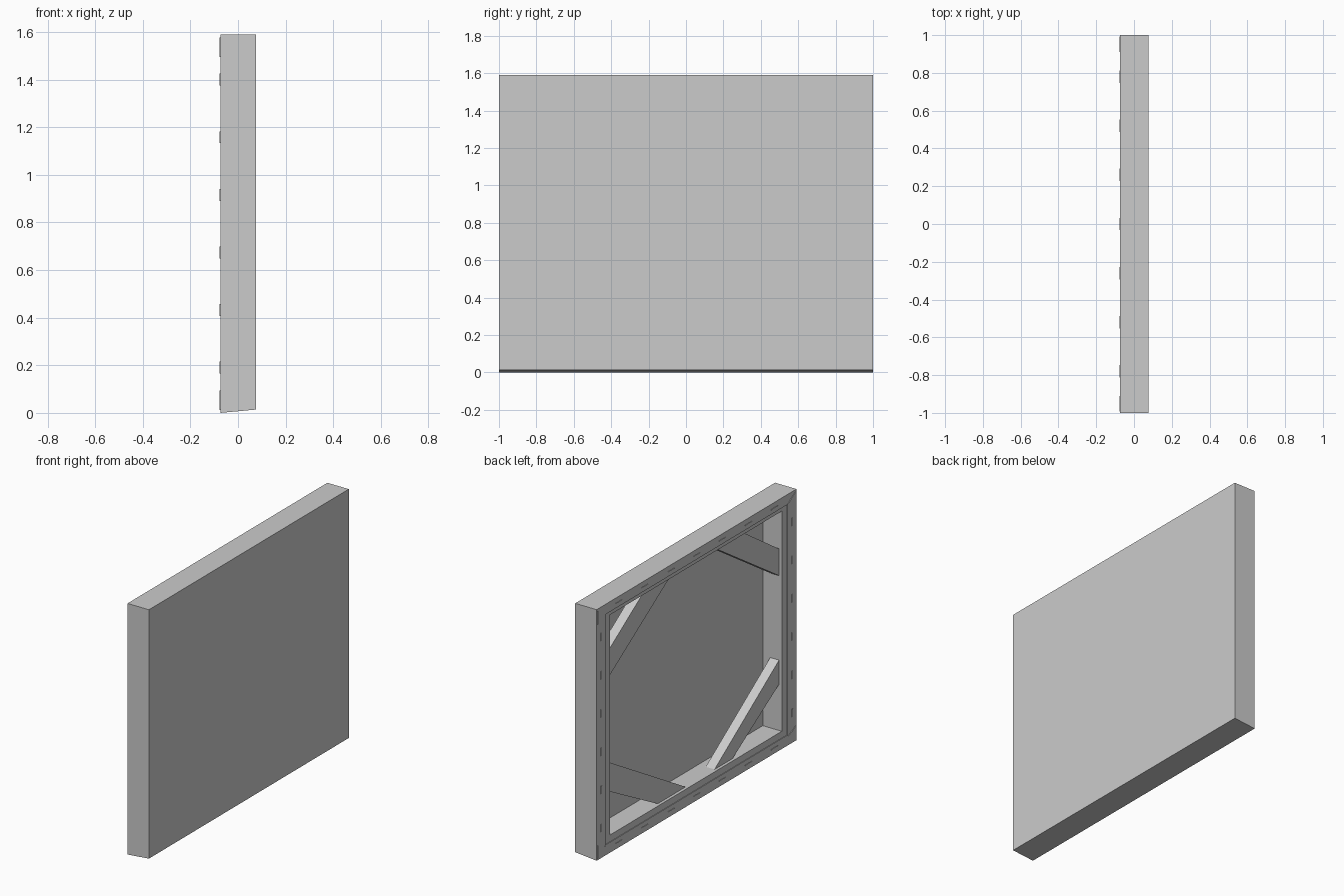
import bpy, bmesh

if "Cube" in bpy.data.objects:
    bpy.data.objects.remove(bpy.data.objects["Cube"])

H = 1.59            # overall height
XB, XF = -0.074, 0.076   # back and front of the canvas


def make(name, bm):
    bmesh.ops.recalc_face_normals(bm, faces=bm.faces)
    me = bpy.data.meshes.new(name)
    bm.to_mesh(me)
    bm.free()
    ob = bpy.data.objects.new(name, me)
    bpy.context.collection.objects.link(ob)
    return ob


def prism(name, pts, x0, x1):
    """Extrude a y/z outline along x."""
    bm = bmesh.new()
    a = [bm.verts.new((x0, y, z)) for y, z in pts]
    b = [bm.verts.new((x1, y, z)) for y, z in pts]
    bm.faces.new(a)
    bm.faces.new(b[::-1])
    n = len(pts)
    for i in range(n):
        bm.faces.new((a[i], a[(i + 1) % n], b[(i + 1) % n], b[i]))
    return make(name, bm)


def rect(y, z0, z1):
    return [(-y, z0), (y, z0), (y, z1), (-y, z1)]


# Canvas: front sheet, wrapped sides and the folded hem on the back
rings = [
    (XF, 1.0, 0.014, H),
    (XB, 1.0, 0.0, H),
    (XB, 0.91, 0.066, H - 0.064),
    (XB + 0.004, 0.91, 0.066, H - 0.064),
    (XB + 0.004, 0.994, 0.006, H - 0.006),
    (0.064, 0.994, 0.02, H - 0.006),
]
bm = bmesh.new()
loops = [[bm.verts.new((x, y, z)) for y, z in rect(w, z0, z1)]
         for x, w, z0, z1 in rings]
for a, b in zip(loops, loops[1:]):
    for i in range(4):
        j = (i + 1) % 4
        bm.faces.new((a[i], a[j], b[j], b[i]))
bm.faces.new(loops[0])
bm.faces.new(loops[-1])
make("canvas", bm)

# Stretcher bars with mitred corners
outer = rect(0.993, 0.021, H - 0.007)
inner = rect(0.86, 0.108, 1.502)
for i, side in enumerate(("bottom", "left", "top", "right")):
    j = (i + 1) % 4
    prism("stretcher_bar_" + side,
          [outer[i], outer[j], inner[j], inner[i]], XB + 0.005, 0.064)

# Diagonal corner braces: side, inner and outer edge ends
braces = {
    "top_left": (1, 1.085, 0.22, 1.255, 0.49, 1.505),
    "top_right": (-1, 1.085, 0.22, 1.255, 0.49, 1.505),
    "bottom_left": (1, 0.57, 0.07, 0.385, 0.35, 0.105),
    "bottom_right": (-1, 0.557, 0.21, 0.404, 0.39, 0.105),
}
for name, (s, zi, yi, zo, yo, ze) in braces.items():
    prism("corner_brace_" + name,
          [(s * 0.865, zi), (s * yi, ze), (s * yo, ze), (s * 0.865, zo)],
          -0.05, 0.012)

# Folded canvas flaps at the back corners
for s in (-1, 1):
    for top in (0, 1):
        def z(v):
            return H - v if top else v
        prism("corner_flap",
              [(s * 0.992, z(0.012)), (s * 0.992, z(0.095)),
               (s * 0.925, z(0.062)), (s * 0.91, z(0.06))],
              XB - 0.003, XB)


# Staples holding the hem
def staple(y, z, hy, hz):
    prism("staple", [(y - hy, z - hz), (y + hy, z - hz),
                     (y + hy, z + hz), (y - hy, z + hz)], XB - 0.003, XB)


for i in range(7):
    y = -0.78 + i * 0.26
    staple(y, 0.035, 0.033, 0.003)
    staple(y, H - 0.035, 0.033, 0.003)
for i in range(6):
    z = 0.19 + i * 0.242
    staple(-0.955, z, 0.004, 0.025)
    staple(0.955, z, 0.004, 0.025)
